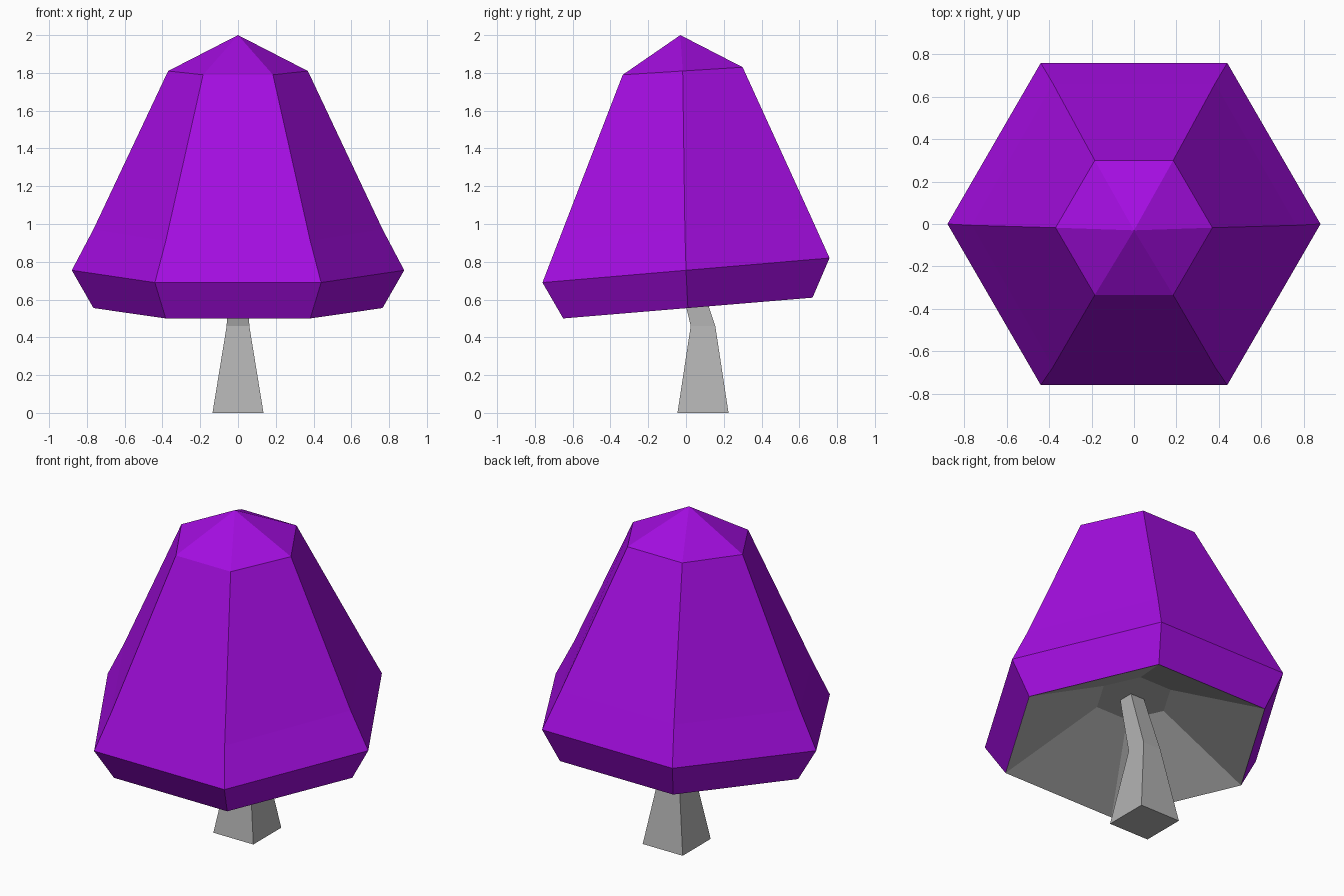
import bpy, bmesh, math

if "Cube" in bpy.data.objects:
    bpy.data.objects.remove(bpy.data.objects["Cube"])


def material(name, color):
    m = bpy.data.materials.new(name)
    m.diffuse_color = (*color, 1)
    m.use_nodes = True
    m.node_tree.nodes["Principled BSDF"].inputs["Base Color"].default_value = m.diffuse_color
    return m


purple = material("purple cap", (0.37, 0.004, 0.75))
grey = material("grey flesh", (0.45, 0.45, 0.45))


def hexagon(rx, y_front, y_back, z_front, z_back):
    """Tilted six-sided ring with corners on the x axis."""
    pts = []
    for i in range(6):
        a = math.radians(60 * i)
        t = 0.5 + 0.5 * math.sin(a) / math.sin(math.radians(60))
        pts.append((rx * math.cos(a), y_front + t * (y_back - y_front),
                    z_front + t * (z_back - z_front)))
    return pts


def square(hx, y0, y1, z):
    return [(hx, y0, z), (hx, y1, z), (-hx, y1, z), (-hx, y0, z)]


def loft(name, rings, mats, grey_from=99, apex=None):
    """Join rings with faces; strips from index grey_from on use material 1."""
    bm = bmesh.new()
    loops = [[bm.verts.new(p) for p in r] for r in rings]
    n = len(loops[0])
    for k in range(len(loops) - 1):
        a, b = loops[k], loops[k + 1]
        for i in range(n):
            j = (i + 1) % n
            f = bm.faces.new((a[i], a[j], b[j], b[i]))
            f.material_index = int(k >= grey_from)
    end = bm.faces.new(loops[-1])
    end.material_index = int(grey_from < 99)
    if apex:
        tip = bm.verts.new(apex)
        for i in range(n):
            bm.faces.new((loops[0][i], loops[0][(i + 1) % n], tip))
    else:
        bm.faces.new(loops[0])
    bmesh.ops.recalc_face_normals(bm, faces=bm.faces)
    me = bpy.data.meshes.new(name)
    bm.to_mesh(me)
    bm.free()
    for m in mats:
        me.materials.append(m)
    ob = bpy.data.objects.new(name, me)
    bpy.context.collection.objects.link(ob)
    return ob


# Cap: pointed crown, flared sides, rim tucked in, grey hollow underside
loft("mushroom_cap", [
    hexagon(0.37, -0.335, 0.30, 1.79, 1.83),
    hexagon(0.765, -0.675, 0.663, 0.91, 1.035),
    hexagon(0.88, -0.76, 0.76, 0.69, 0.82),
    hexagon(0.765, -0.65, 0.67, 0.50, 0.61),
    hexagon(0.216, -0.19, 0.185, 0.82, 0.845),
], [purple, grey], grey_from=3, apex=(0, -0.03, 2.0))

# Stem: tapered and bent, reaching the roof of the hollow
loft("mushroom_stem", [
    square(0.135, -0.045, 0.225, 0),
    square(0.06, 0.025, 0.155, 0.46),
    square(0.047, -0.063, 0.03, 0.83),
], [grey])
